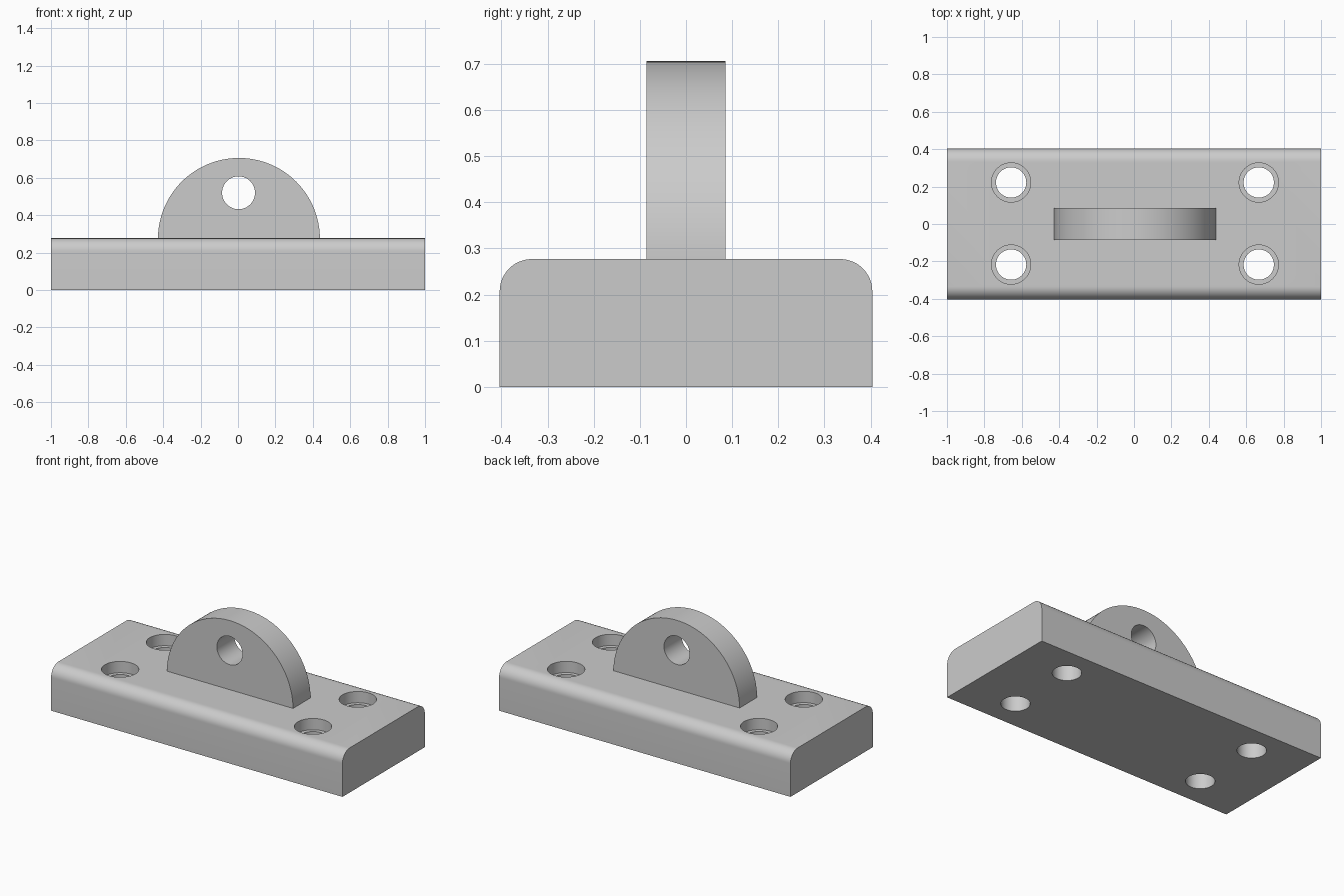
import bpy
import bmesh
from math import sin, cos, pi, radians
from mathutils import Vector

cube = bpy.data.objects.get("Cube")
if cube:
    bpy.data.objects.remove(cube, do_unlink=True)

LENGTH, DEPTH, TOP = 2.0, 0.808, 0.277
ROUND = 0.07
LUG_X, LUG_Z, LUG_R, LUG_T = 0.005, 0.273, 0.433, 0.172

steel = bpy.data.materials.new("plain grey")
steel.use_nodes = True
GREY = (0.6, 0.6, 0.6, 1)
steel.diffuse_color = GREY
steel.node_tree.nodes["Principled BSDF"].inputs["Base Color"].default_value = GREY


def arc(cx, cy, r, a0, a1, n):
    angles = [radians(a0 + (a1 - a0) * i / n) for i in range(n + 1)]
    return [(cx + r * cos(a), cy + r * sin(a)) for a in angles]


def prism(name, outline, to_3d, sweep):
    """Extrude a flat outline along the sweep vector."""
    bm = bmesh.new()
    face = bm.faces.new([bm.verts.new(to_3d(u, v)) for u, v in outline])
    new = bmesh.ops.extrude_face_region(bm, geom=[face])["geom"]
    bmesh.ops.translate(bm, vec=Vector(sweep),
                        verts=[g for g in new if isinstance(g, bmesh.types.BMVert)])
    bmesh.ops.recalc_face_normals(bm, faces=bm.faces)
    mesh = bpy.data.meshes.new(name)
    bm.to_mesh(mesh)
    bm.free()
    mesh.materials.append(steel)
    obj = bpy.data.objects.new(name, mesh)
    bpy.context.collection.objects.link(obj)
    return obj


def combine(target, other, operation):
    """Apply a boolean and discard the helper."""
    bpy.context.view_layer.objects.active = target
    mod = target.modifiers.new(operation, "BOOLEAN")
    mod.object, mod.operation, mod.solver = other, operation, "EXACT"
    bpy.ops.object.modifier_apply(modifier=mod.name)
    bpy.data.objects.remove(other, do_unlink=True)


def drill(target, x, y, r, z0, z1):
    circle = arc(x, y, r, 0, 360, 48)[:-1]
    cutter = prism("drill", circle, lambda u, v: (u, v, z0), (0, 0, z1 - z0))
    combine(target, cutter, "DIFFERENCE")


# Base block with rounded long top edges
half, shoulder = DEPTH / 2, TOP - ROUND
outline = ([(-half, 0), (half, 0)]
           + arc(half - ROUND, shoulder, ROUND, 0, 90, 12)
           + arc(ROUND - half, shoulder, ROUND, 90, 180, 12))
bracket = prism("mounting_bracket", outline,
                lambda u, v: (-LENGTH / 2, u, v), (LENGTH, 0, 0))

# Half-round lug, rooted in the base
dome = arc(LUG_X, LUG_Z, LUG_R, 0, 180, 64)
root = [(LUG_X - LUG_R, TOP / 2), (LUG_X + LUG_R, TOP / 2)]
lug = prism("lug", dome + root, lambda u, v: (u, -LUG_T / 2, v), (0, LUG_T, 0))
combine(bracket, lug, "UNION")

# Pin hole through the lug
pin = prism("pin_hole", arc(0.003, 0.52, 0.088, 0, 360, 48)[:-1],
            lambda u, v: (u, -LUG_T, v), (0, 2 * LUG_T, 0))
combine(bracket, pin, "DIFFERENCE")

# Four counterbored screw holes
for x in (-0.657, 0.667):
    for y in (-0.217, 0.222):
        drill(bracket, x, y, 0.105, TOP - 0.07, TOP + 0.1)
        drill(bracket, x, y, 0.081, -0.1, TOP)

bpy.ops.object.select_all(action="DESELECT")
bracket.select_set(True)
bpy.context.view_layer.objects.active = bracket
bpy.ops.object.shade_smooth_by_angle(angle=radians(30))
